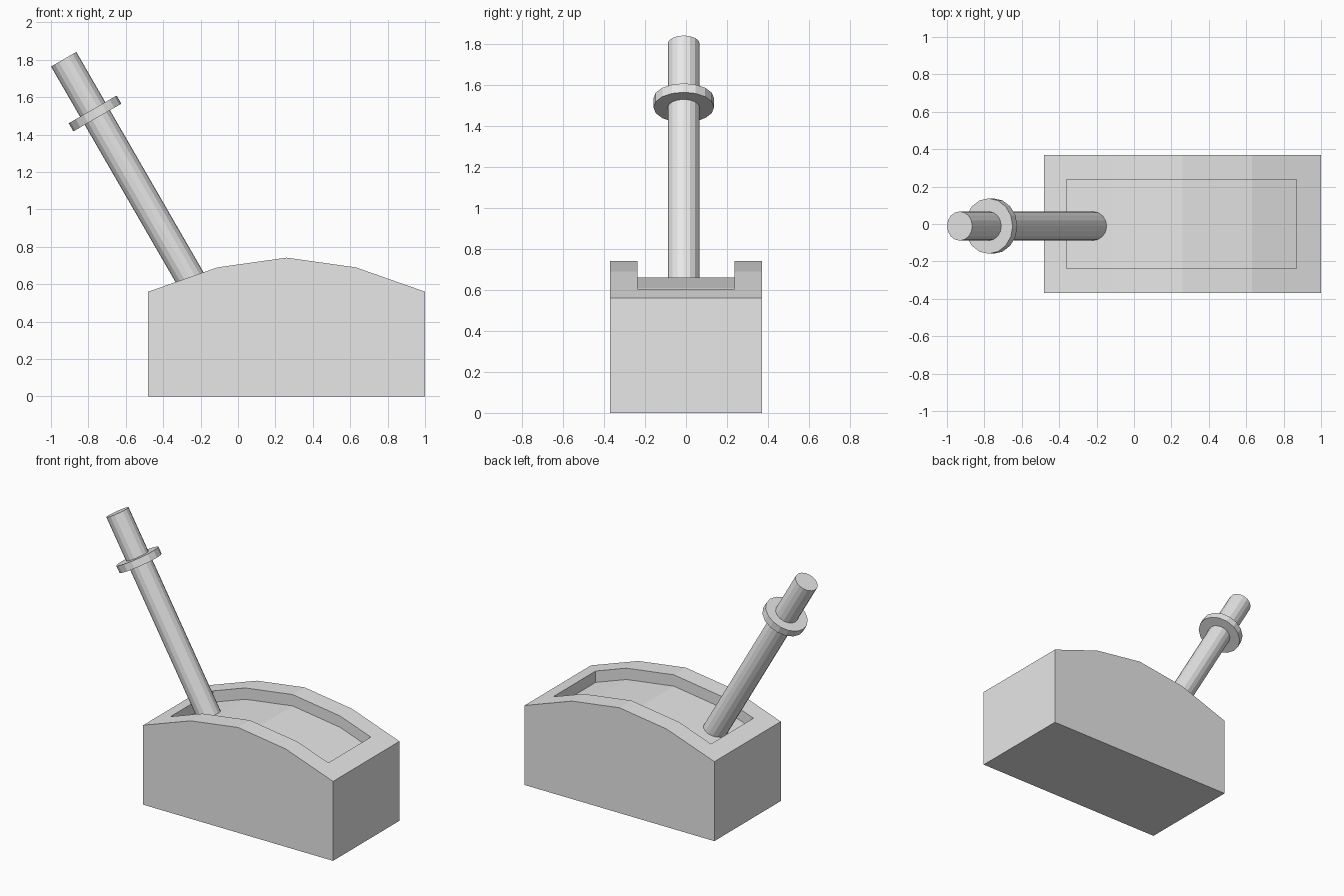
import bpy
import bmesh
import math
from mathutils import Vector

old = bpy.data.objects.get("Cube")
if old:
    bpy.data.objects.remove(old, do_unlink=True)

grey = bpy.data.materials.new("plain_grey")
grey.use_nodes = True
grey.diffuse_color = (0.8, 0.8, 0.8, 1)
grey.node_tree.nodes["Principled BSDF"].inputs["Base Color"].default_value = (0.8, 0.8, 0.8, 1)


def extrude_profile(name, profile, half_width):
    """Solid made by sweeping an x-z outline along y."""
    bm = bmesh.new()
    face = bm.faces.new([bm.verts.new((x, -half_width, z)) for x, z in profile])
    swept = bmesh.ops.extrude_face_region(bm, geom=[face])["geom"]
    verts = [v for v in swept if isinstance(v, bmesh.types.BMVert)]
    bmesh.ops.translate(bm, verts=verts, vec=(0, 2 * half_width, 0))
    bmesh.ops.recalc_face_normals(bm, faces=bm.faces)
    mesh = bpy.data.meshes.new(name)
    bm.to_mesh(mesh)
    bm.free()
    mesh.materials.append(grey)
    obj = bpy.data.objects.new(name, mesh)
    bpy.context.collection.objects.link(obj)
    return obj


# Housing with an arched top
arch = [(-0.48, 0.56), (-0.11, 0.69), (0.26, 0.742), (0.63, 0.69), (1.0, 0.56)]
housing = extrude_profile("housing", [(-0.48, 0)] + arch + [(1.0, 0)], 0.37)


# Recessed slot whose floor follows the arch
def arch_height(x):
    for (x0, z0), (x1, z1) in zip(arch, arch[1:]):
        if x0 <= x <= x1:
            return z0 + (z1 - z0) * (x - x0) / (x1 - x0)


depth = 0.08
slot_x = [-0.36] + [x for x, z in arch[1:-1]] + [0.87]
slot_floor = [(x, arch_height(x) - depth) for x in slot_x]
cutter = extrude_profile("slot_cutter", slot_floor + [(0.87, 1), (-0.36, 1)], 0.237)
cutter.hide_render = True
cut = housing.modifiers.new("slot", "BOOLEAN")
cut.operation = "DIFFERENCE"
cut.solver = "EXACT"
cut.object = cutter
bpy.context.view_layer.objects.active = housing
bpy.ops.object.modifier_apply(modifier=cut.name)
bpy.data.objects.remove(cutter, do_unlink=True)

# Leaning lever and its collar share one axis
tilt = math.radians(-30)
lever_top = Vector((-0.932, -0.011, 1.803))
down = Vector((0.5, 0, -math.cos(tilt)))


def lever_part(name, radius, length, middle):
    bpy.ops.mesh.primitive_cylinder_add(
        vertices=16, radius=radius, depth=length,
        location=lever_top + down * middle, rotation=(0, tilt, 0))
    obj = bpy.context.object
    obj.name = name
    obj.data.materials.append(grey)


lever_part("lever", 0.078, 1.54, 0.77)
lever_part("collar", 0.148, 0.05, 0.335)
